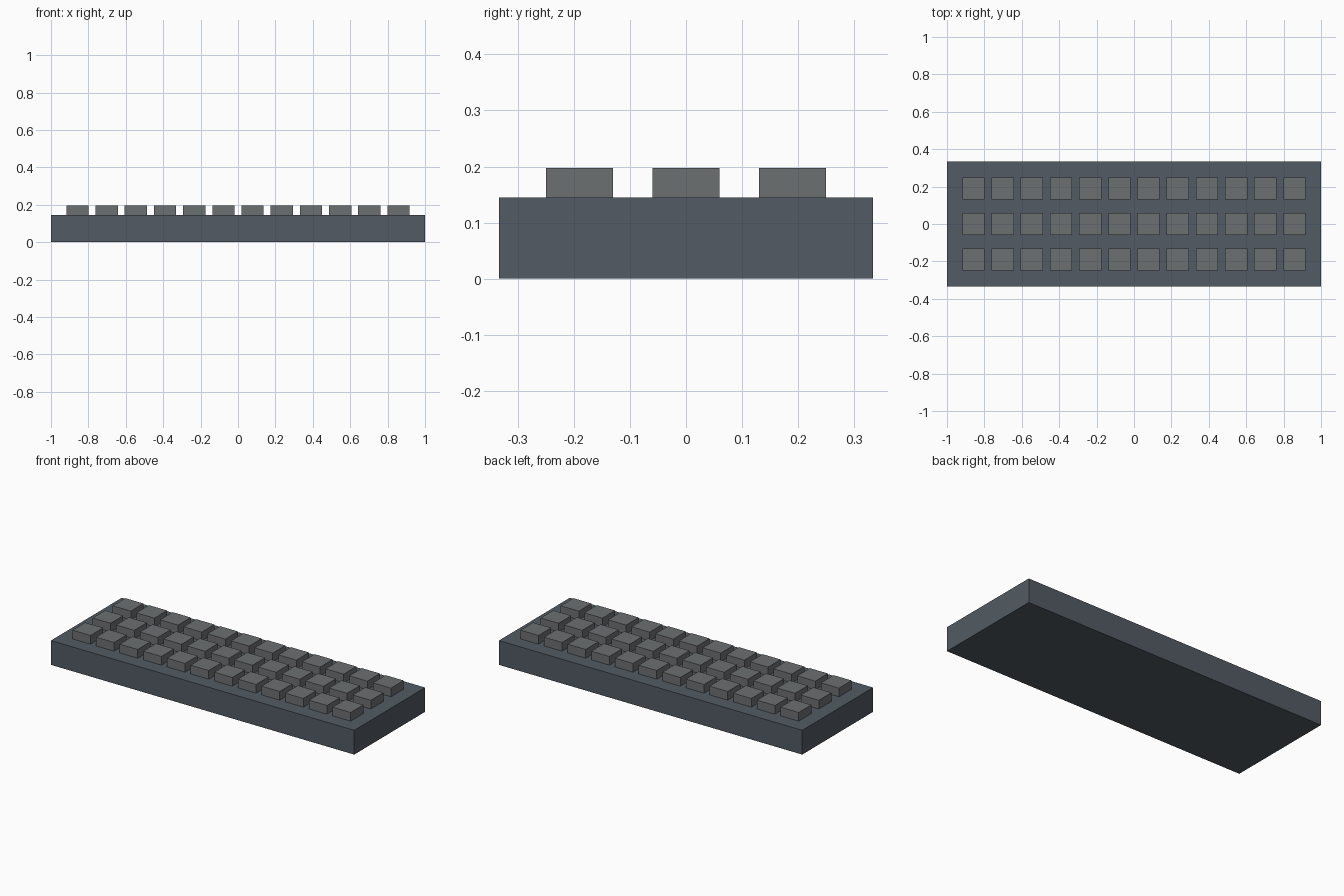
import bpy

if "Cube" in bpy.data.objects:
    bpy.data.objects.remove(bpy.data.objects["Cube"])


def material(name, color):
    mat = bpy.data.materials.new(name)
    mat.diffuse_color = (*color, 1)
    mat.use_nodes = True
    mat.node_tree.nodes["Principled BSDF"].inputs["Base Color"].default_value = mat.diffuse_color
    return mat


def box(name, center, size, mat):
    bpy.ops.mesh.primitive_cube_add(size=1, location=center)
    obj = bpy.context.object
    obj.name = name
    obj.scale = size
    bpy.ops.object.transform_apply(location=False, rotation=False, scale=True)
    obj.data.materials.append(mat)
    return obj


case_mat = material("dark_slate", (0.085, 0.105, 0.125))
key_mat = material("key_grey", (0.15, 0.16, 0.165))

CASE_H = 0.145
KEY, KEY_H = 0.119, 0.052
COLS, ROWS = 12, 3
PITCH_X, PITCH_Y = 0.156, 0.19

# Case slab
box("keyboard_case", (0, 0, CASE_H / 2), (2, 0.667, CASE_H), case_mat)

# Grid of square keys resting on the case
for row in range(ROWS):
    for col in range(COLS):
        x = (col - (COLS - 1) / 2) * PITCH_X
        y = (row - (ROWS - 1) / 2) * PITCH_Y
        box(f"key_row{row + 1}_col{col + 1}", (x, y, CASE_H + KEY_H / 2),
            (KEY, KEY, KEY_H), key_mat)
